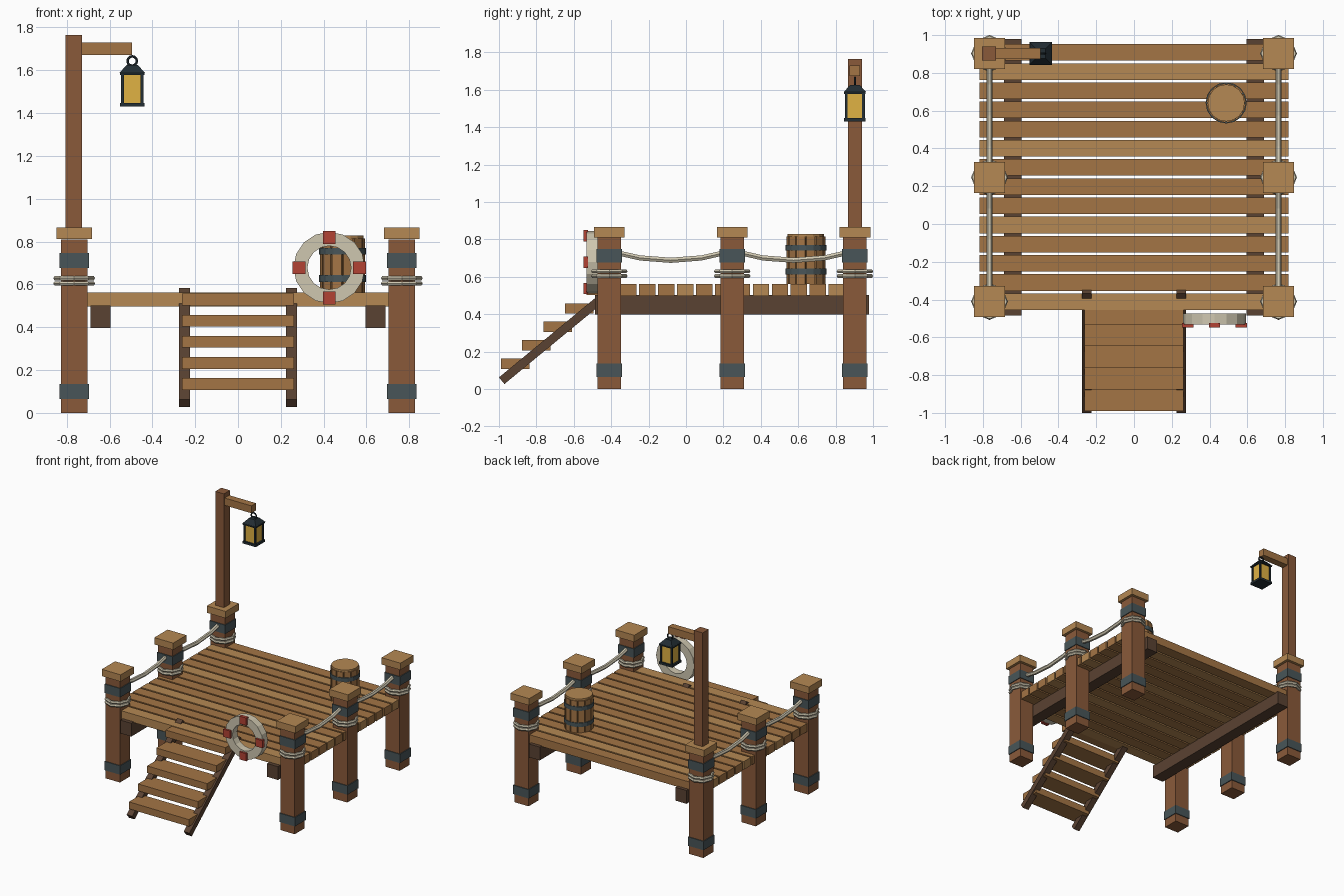
import bpy, bmesh, math
from mathutils import Matrix, Vector

if "Cube" in bpy.data.objects:
    bpy.data.objects.remove(bpy.data.objects["Cube"])


def mat(name, hexcol):
    c = [int(hexcol[i:i + 2], 16) / 255 for i in (0, 2, 4)]
    m = bpy.data.materials.new(name)
    m.diffuse_color = [((v + 0.055) / 1.055) ** 2.4 for v in c] + [1]
    m.use_nodes = True
    m.node_tree.nodes["Principled BSDF"].inputs["Base Color"].default_value = m.diffuse_color
    return m


POST = mat("post_wood", "8A5A3A")
PLANK = mat("plank_wood", "A47545")
PALE = mat("pale_wood", "B58853")
DARK = mat("dark_wood", "5A4232")
IRON = mat("iron", "485558")
BLACK = mat("lantern_iron", "222D33")
GLASS = mat("lantern_glass", "E0B244")
ROPE = mat("rope", "CFC7B0")
RED = mat("red_paint", "B24234")


def finish(bm, name, material):
    bmesh.ops.recalc_face_normals(bm, faces=bm.faces)
    me = bpy.data.meshes.new(name)
    bm.to_mesh(me)
    bm.free()
    me.materials.append(material)
    ob = bpy.data.objects.new(name, me)
    bpy.context.collection.objects.link(ob)
    return ob


def box(name, c, s, material, rot=None):
    bm = bmesh.new()
    m = Matrix.Translation(c) @ (rot or Matrix()) @ Matrix.Diagonal((*s, 1))
    bmesh.ops.create_cube(bm, size=1, matrix=m)
    return finish(bm, name, material)


def cone(name, c, r1, r2, h, n, material, turn=0):
    bm = bmesh.new()
    m = Matrix.Translation(c) @ Matrix.Rotation(turn, 4, 'Z')
    bmesh.ops.create_cone(bm, cap_ends=True, segments=n, radius1=r1, radius2=r2, depth=h, matrix=m)
    return finish(bm, name, material)


def ring(name, c, profile, n, material, rot=None):
    """Revolve a closed (radius, height) profile around z, then rotate and place it."""
    bm = bmesh.new()
    m = Matrix.Translation(c) @ (rot or Matrix())
    rows = []
    for i in range(n):
        a = 2 * math.pi * i / n
        rows.append([bm.verts.new(m @ Vector((r * math.cos(a), r * math.sin(a), z))) for r, z in profile])
    k = len(profile)
    for i in range(n):
        p, q = rows[i], rows[(i + 1) % n]
        for j in range(k):
            bm.faces.new((p[j], q[j], q[(j + 1) % k], p[(j + 1) % k]))
    return finish(bm, name, material)


def disc_profile(major, minor, k):
    return [(major + minor * math.cos(2 * math.pi * j / k),
             minor * math.sin(2 * math.pi * j / k)) for j in range(k)]


FLIP = Matrix.Rotation(math.pi / 2, 4, 'X')
PX, PY = 0.765, (-0.41, 0.247, 0.903)

# Posts with caps, iron bands and rope wraps; sagging rope rails
for sx, side in ((-1, "left"), (1, "right")):
    x = sx * PX
    for y, where in zip(PY, ("front", "middle", "back")):
        n = f"{where}_{side}_"
        box(n + "post", (x, y, 0.405), (0.125, 0.125, 0.81), POST)
        box(n + "post_cap", (x, y, 0.838), (0.165, 0.165, 0.054), PALE)
        for z in (0.1, 0.712):
            box(n + "band", (x, y, z), (0.137, 0.137, 0.07), IRON)
        for z in (0.604, 0.629):
            ring(n + "rope_wrap", (x, y, z), disc_profile(0.086, 0.0115, 6), 8, ROPE)
    for y0, y1 in zip(PY, PY[1:]):
        bm = bmesh.new()
        rows = []
        for i in range(5):
            t = i / 4
            z = 0.738 - 0.05 * 4 * t * (1 - t)
            rows.append([bm.verts.new((x + 0.016 * math.cos(k * math.pi / 3), y0 + t * (y1 - y0),
                                       z + 0.016 * math.sin(k * math.pi / 3))) for k in range(6)])
        for p, q in zip(rows, rows[1:]):
            for k in range(6):
                bm.faces.new((p[k], p[(k + 1) % 6], q[(k + 1) % 6], q[k]))
        bm.faces.new(rows[0])
        bm.faces.new(rows[-1])
        finish(bm, side + "_rope_rail", ROPE)
    # Deck beam and stair stringer
    box(side + "_beam", (sx * 0.642, 0.247, 0.45), (0.095, 1.465, 0.105), DARK)
    box(side + "_stringer", (sx * 0.25, -0.669, 0.305), (0.05, 0.82, 0.046), DARK,
        Matrix.Rotation(math.radians(39.5), 4, 'X'))

# Deck planks
for i in range(14):
    box("deck_plank", (0, -0.411 + 0.1015 * i, 0.529), (1.635, 0.088, 0.065),
        PALE if i in (0, 4, 8, 12) else PLANK)

# Stair treads
for i in range(5):
    box("stair_tread", (0, -0.914 + 0.1145 * i, 0.135 + 0.0985 * i), (0.525, 0.152, 0.055), PLANK)

# Life ring with four painted patches
ring("life_ring", (0.426, -0.503, 0.678), [(0.102, -0.03), (0.167, -0.03), (0.167, 0.03), (0.102, 0.03)],
     16, ROPE, FLIP)
for k in range(4):
    a = k * math.pi / 2
    box("life_ring_patch", (0.426 + 0.141 * math.cos(a), -0.536, 0.678 + 0.141 * math.sin(a)),
        (0.06, 0.026, 0.06), RED)

# Barrel: dark core, staves, hoops, lid
bx, by = 0.488, 0.641
cone("barrel_core", (bx, by, 0.688), 0.09, 0.09, 0.25, 12, DARK)
for k in range(12):
    a = 2 * math.pi * (k + 0.5) / 12
    box("barrel_stave", (bx + 0.091 * math.cos(a), by + 0.091 * math.sin(a), 0.688),
        (0.022, 0.047, 0.252), PLANK, Matrix.Rotation(a, 4, 'Z'))
for z in (0.627, 0.755):
    ring("barrel_hoop", (bx, by, z), [(0.09, -0.016), (0.109, -0.016), (0.109, 0.016), (0.09, 0.016)], 16, IRON)
cone("barrel_lid", (bx, by, 0.817), 0.098, 0.098, 0.022, 16, PALE)

# Lamp post and arm
ly, lx = PY[2], -0.494
box("lamp_post", (-0.767, ly, 1.313), (0.075, 0.075, 0.905), POST)
box("lamp_arm", (-0.62, ly, 1.701), (0.25, 0.057, 0.058), PLANK)

# Lantern
ring("lantern_loop", (lx, ly, 1.643), disc_profile(0.022, 0.006, 6), 12, BLACK, FLIP)
cone("lantern_roof", (lx, ly, 1.606), 0.06 * math.sqrt(2), 0.026 * math.sqrt(2), 0.038, 4, BLACK, math.pi / 4)
box("lantern_eave", (lx, ly, 1.584), (0.116, 0.116, 0.012), BLACK)
box("lantern_glass", (lx, ly, 1.515), (0.09, 0.09, 0.14), GLASS)
box("lantern_base", (lx, ly, 1.439), (0.116, 0.116, 0.018), BLACK)
for sx in (-1, 1):
    for sy in (-1, 1):
        box("lantern_corner_bar", (lx + sx * 0.046, ly + sy * 0.046, 1.513), (0.014, 0.014, 0.14), BLACK)
